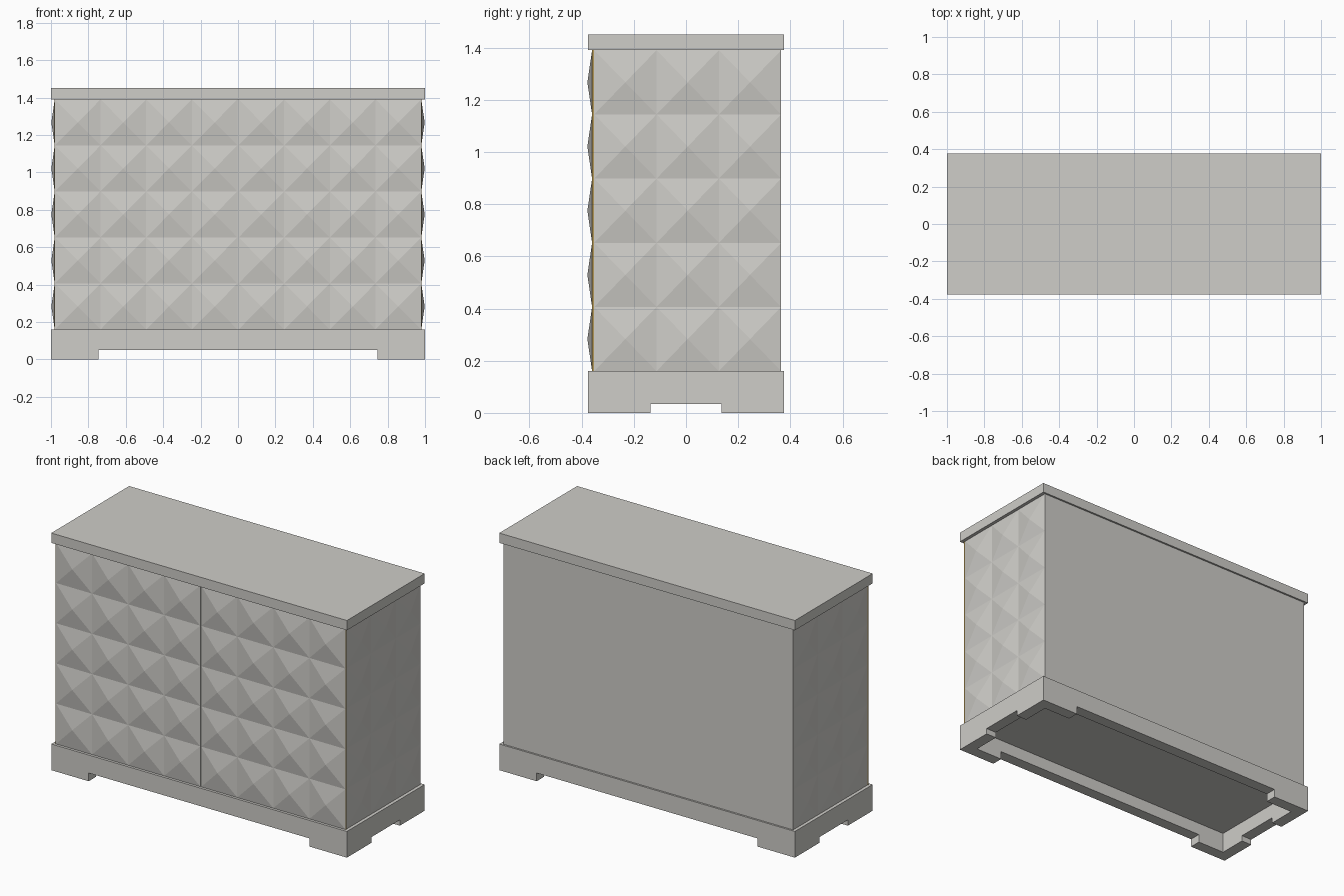
import bpy, bmesh
from mathutils import Matrix, Vector

if "Cube" in bpy.data.objects:
    bpy.data.objects.remove(bpy.data.objects["Cube"])


def material(name, rgb):
    m = bpy.data.materials.new(name)
    m.diffuse_color = (*rgb, 1)
    m.use_nodes = True
    m.node_tree.nodes["Principled BSDF"].inputs["Base Color"].default_value = m.diffuse_color
    return m


GREY = material("warm_grey", (0.62, 0.61, 0.58))
GOLD = material("aged_gold", (0.46, 0.32, 0.10))


def make_object(name, bm, mat):
    mesh = bpy.data.meshes.new(name)
    bm.to_mesh(mesh)
    bm.free()
    mesh.materials.append(mat)
    ob = bpy.data.objects.new(name, mesh)
    bpy.context.collection.objects.link(ob)
    return ob


def box(name, lo, hi, mat=GREY):
    lo, hi = Vector(lo), Vector(hi)
    bm = bmesh.new()
    bmesh.ops.create_cube(bm, size=1)
    for v in bm.verts:
        v.co = (lo + hi) / 2 + v.co * (hi - lo)
    return make_object(name, bm, mat)


def pyramid_panel(name, centre, right, normal, width, height, cols, rows, depth):
    """Grid of shallow pyramids; local x = right, y = up, z = outward."""
    bm = bmesh.new()
    bmesh.ops.create_grid(bm, x_segments=cols, y_segments=rows, size=0.5)
    for v in bm.verts:
        v.co = (v.co.x * width, v.co.y * height, 0)
    peaks = bmesh.ops.poke(bm, faces=bm.faces[:])["verts"]
    for v in peaks:
        v.co.z = depth
    rot = Matrix((right, (0, 0, 1), normal)).transposed().to_4x4()
    bm.transform(Matrix.Translation(centre) @ rot)
    return make_object(name, bm, GREY)


Z0, Z1 = 0.16, 1.39          # body bottom and top
ZC, H = (Z0 + Z1) / 2, Z1 - Z0
GAP = 0.003                  # half the gap between the doors
FRONT, CARCASS = -0.36, -0.352

# Top slab and carcass
box("top_slab", (-1, -0.376, Z1), (1, 0.376, 1.45))
box("carcass", (-0.98, CARCASS, Z0), (0.98, 0.365, Z1))

# Plinth: hollow underneath, with notches that leave four corner feet
plinth = box("plinth", (-1, -0.376, 0), (1, 0.376, Z0))
cutters = [
    box("cavity_cutter", (-0.93, -0.306, -0.1), (0.93, 0.306, 0.125)),
    box("long_notch_cutter", (-0.747, -0.6, -0.1), (0.747, 0.6, 0.05)),
    box("side_notch_cutter", (-1.2, -0.136, -0.1), (1.2, 0.136, 0.035)),
]
for c in cutters:
    mod = plinth.modifiers.new(c.name, "BOOLEAN")
    mod.operation, mod.solver, mod.object = "DIFFERENCE", "EXACT", c
    c.hide_render = True
bpy.context.view_layer.update()
cut = bpy.data.meshes.new_from_object(
    plinth.evaluated_get(bpy.context.evaluated_depsgraph_get()))
plinth.modifiers.clear()
plinth.data = cut
for c in cutters:
    bpy.data.objects.remove(c)

# Doors, gold edge strips and side panels, mirrored left and right
for s, side in ((-1, "left"), (1, "right")):
    xs = sorted((s * GAP, s * 0.979))
    box(side + "_door", (xs[0], FRONT, Z0), (xs[1], CARCASS, Z1))
    pyramid_panel(side + "_door_facets", (sum(xs) / 2, FRONT, ZC), (1, 0, 0),
                  (0, -1, 0), xs[1] - xs[0], H, 4, 5, 0.018)
    ex = sorted((s * 0.979, s * 0.982))
    box(side + "_gold_edge", (ex[0], FRONT - 0.001, Z0), (ex[1], CARCASS, Z1), GOLD)
    pyramid_panel(side + "_side_facets", (s * 0.98, (CARCASS + 0.365) / 2, ZC),
                  (0, s, 0), (s, 0, 0), 0.365 - CARCASS, H, 3, 5, 0.018)
